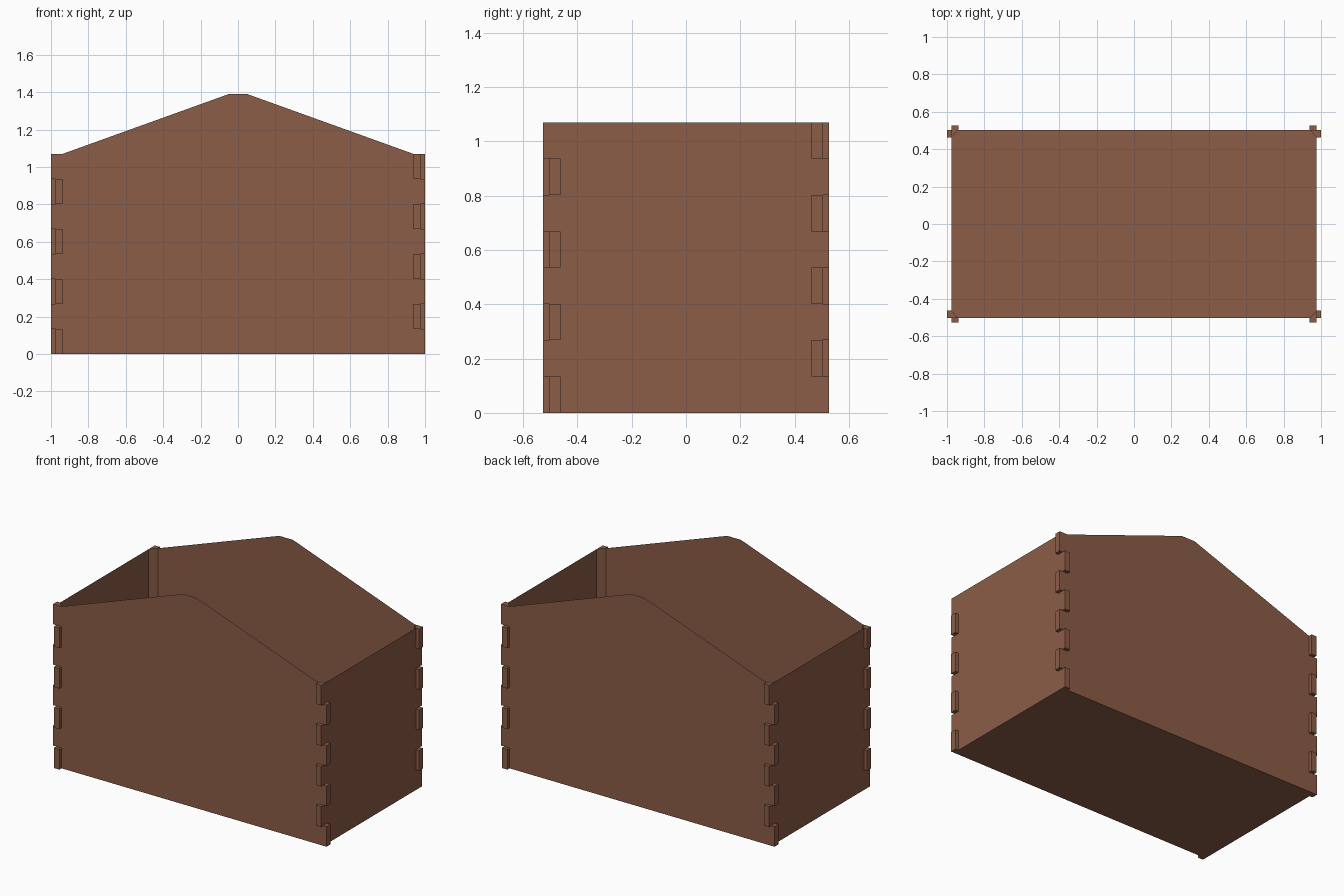
import bpy

if "Cube" in bpy.data.objects:
    bpy.data.objects.remove(bpy.data.objects["Cube"])

WX, WY = 0.977, 0.503        # wall planes
IX, IY = 0.939, 0.463        # inner edge of corner fingers
OX, OY = 1.0, 0.526          # outer tips of corner fingers
EAVE, RIDGE, RIDGE_HALF = 1.07, 1.39, 0.05
STEPS = 8
STEP = EAVE / STEPS

wood = bpy.data.materials.new("brown_wood")
wood.diffuse_color = (0.26, 0.11, 0.063, 1)
wood.use_nodes = True
wood.node_tree.nodes["Principled BSDF"].inputs["Base Color"].default_value = wood.diffuse_color


def add(name, verts, faces):
    me = bpy.data.meshes.new(name)
    me.from_pydata(verts, [], faces)
    me.materials.append(wood)
    ob = bpy.data.objects.new(name, me)
    bpy.context.collection.objects.link(ob)
    return ob


def face_out(poly, flip):
    return [tuple(reversed(f)) for f in poly] if flip else poly


# gable walls: thin sheets with a flat-topped peak
profile = [(-WX, 0), (WX, 0), (WX, EAVE), (IX, EAVE), (RIDGE_HALF, RIDGE),
           (-RIDGE_HALF, RIDGE), (-IX, EAVE), (-WX, EAVE)]
for name, s in (("front_gable", -1), ("back_gable", 1)):
    add(name, [(x, s * WY, z) for x, z in profile],
        face_out([tuple(range(8))], s > 0))

# side walls
for name, s in (("left_wall", -1), ("right_wall", 1)):
    add(name, [(s * WX, -WY, 0), (s * WX, WY, 0), (s * WX, WY, EAVE), (s * WX, -WY, EAVE)],
        face_out([(0, 1, 2, 3)], s < 0))

# floor sheet
add("floor", [(-WX, -WY, 0), (-WX, WY, 0), (WX, WY, 0), (WX, -WY, 0)], [(0, 1, 2, 3)])


def finger(verts, faces, corners, z0, z1, flip):
    # corners run wall -> tip -> tip -> wall; the wall side stays open
    n = len(verts)
    verts += [(x, y, z) for z in (z0, z1) for x, y in corners]
    quads = [(0, 1, 5, 4), (1, 2, 6, 5), (2, 3, 7, 6), (3, 2, 1, 0), (4, 5, 6, 7)]
    faces += face_out([tuple(n + i for i in q) for q in quads], flip)


# corners: interlocking fingers outside, chamfered post inside
for sx, sy, name in ((-1, -1, "front_left"), (1, -1, "front_right"),
                     (1, 1, "back_right"), (-1, 1, "back_left")):
    verts, faces = [], []
    mirrored = sx * sy < 0
    for k in range(STEPS):
        side_finger = (k % 2 == 0) == mirrored
        if side_finger:
            c = [(WX, IY), (OX, IY), (OX, WY), (WX, WY)]
        else:
            c = [(WX, WY), (WX, OY), (IX, OY), (IX, WY)]
        finger(verts, faces, [(sx * x, sy * y) for x, y in c],
               k * STEP, (k + 1) * STEP, mirrored)
    add(name + "_fingers", verts, faces)

    tri = [(WX, IY), (WX, WY), (IX, WY)]
    add(name + "_post", [(sx * x, sy * y, z) for z in (0, EAVE) for x, y in tri],
        face_out([(3, 4, 5), (2, 0, 3, 5)], mirrored))
